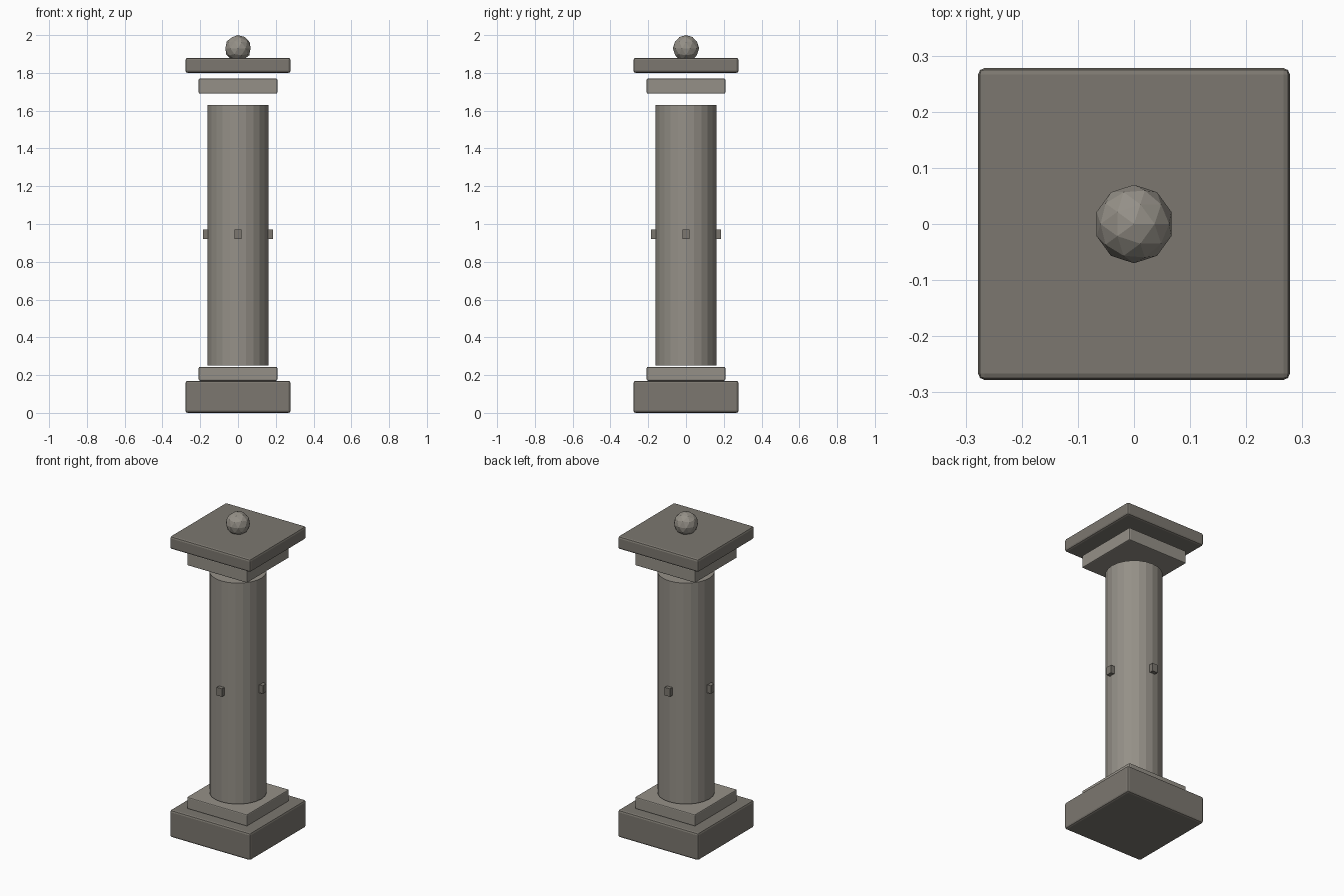
import bpy, math

if "Cube" in bpy.data.objects:
    bpy.data.objects.remove(bpy.data.objects["Cube"])


def material(name, rgb):
    m = bpy.data.materials.new(name)
    m.diffuse_color = (*rgb, 1)
    m.use_nodes = True
    m.node_tree.nodes["Principled BSDF"].inputs["Base Color"].default_value = m.diffuse_color
    return m


dark = material("dark_stone", (0.20, 0.185, 0.16))
light = material("light_stone", (0.30, 0.28, 0.245))


def finish(name, mat, bevel=0, segments=2):
    ob = bpy.context.object
    ob.name = name
    ob.data.materials.append(mat)
    if bevel:
        mod = ob.modifiers.new("Bevel", "BEVEL")
        mod.width = bevel
        mod.segments = segments
    return ob


def block(name, half, z0, z1, mat, bevel):
    bpy.ops.mesh.primitive_cube_add(size=1, location=(0, 0, (z0 + z1) / 2))
    ob = bpy.context.object
    ob.scale = (2 * half, 2 * half, z1 - z0)
    bpy.ops.object.transform_apply(location=False, rotation=False, scale=True)
    return finish(name, mat, bevel)


# Stepped base
block("base_plinth", 0.278, 0.0, 0.17, dark, 0.012)
block("base_step", 0.208, 0.17, 0.243, light, 0.006)

# Faceted round shaft
bpy.ops.mesh.primitive_cylinder_add(vertices=24, radius=0.162, depth=1.38,
                                    location=(0, 0, 0.94))
finish("shaft", light)

# Floating capital slabs
block("capital_step", 0.208, 1.69, 1.77, light, 0.006)
block("capital_slab", 0.278, 1.80, 1.88, dark, 0.012)

# Ball finial
bpy.ops.mesh.primitive_ico_sphere_add(subdivisions=2, radius=0.07,
                                      location=(0, 0, 1.93))
finish("finial_ball", light)

# Four small pegs round the middle of the shaft
for i in range(4):
    a = i * math.pi / 2
    bpy.ops.mesh.primitive_cube_add(
        size=1, location=(0.166 * math.cos(a), 0.166 * math.sin(a), 0.945),
        rotation=(0, 0, a))
    bpy.context.object.scale = (0.037, 0.037, 0.05)
    finish(f"peg_{i + 1}", dark)
